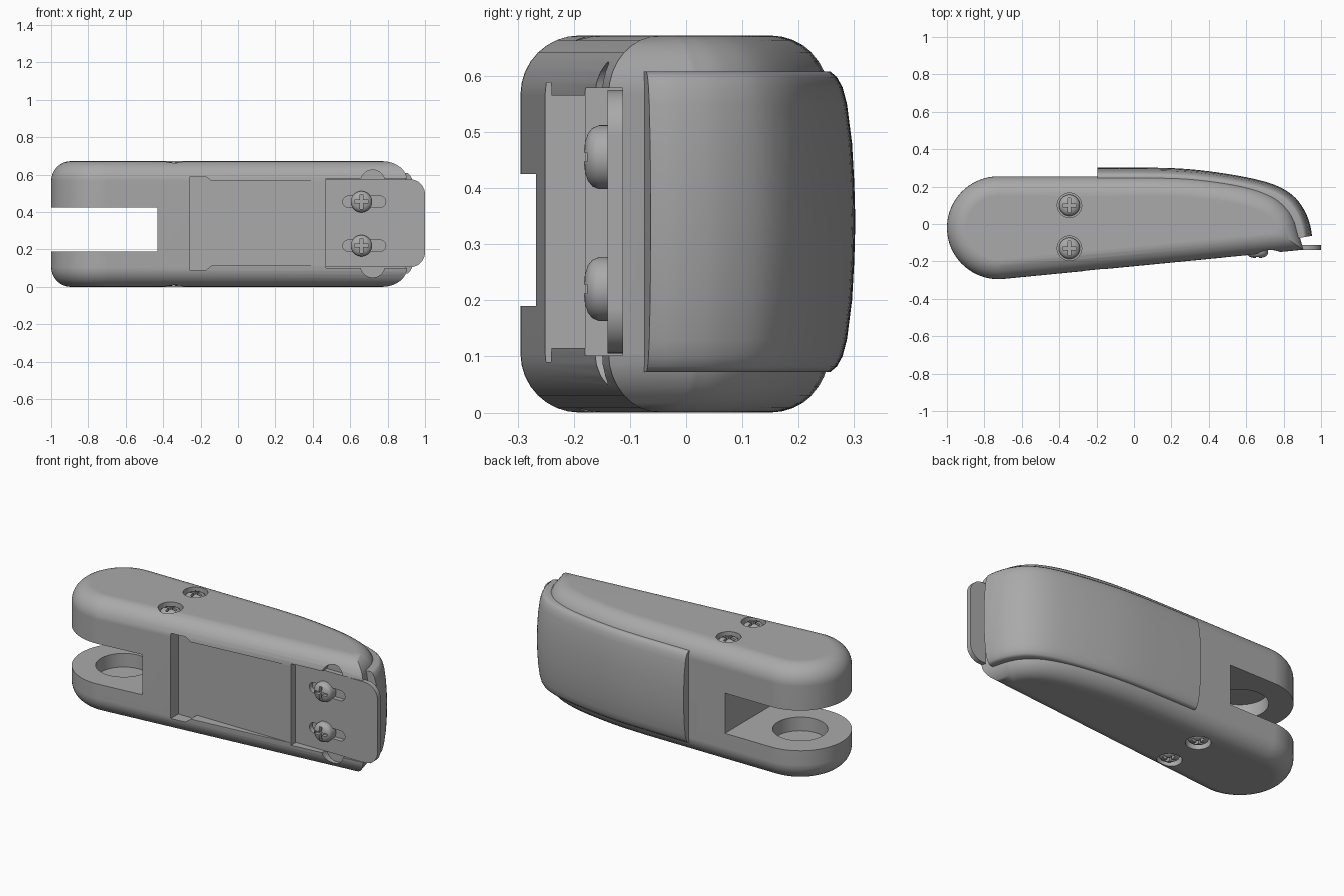
import bpy
import bmesh
from math import sin, cos, pi, radians
from mathutils import Vector, Matrix

if "Cube" in bpy.data.objects:
    bpy.data.objects.remove(bpy.data.objects["Cube"], do_unlink=True)

grey = bpy.data.materials.new("satin_grey")
grey.use_nodes = True
colour = (0.4, 0.4, 0.4, 1)
grey.diffuse_color = colour
grey.node_tree.nodes["Principled BSDF"].inputs["Base Color"].default_value = colour

H = 0.672          # body height
MID = 0.34         # middle height of cover and plate


def loft(name, rings):
    """Closed solid through a list of equal-length rings of points."""
    bm = bmesh.new()
    loops = [[bm.verts.new(p) for p in ring] for ring in rings]
    n = len(loops[0])
    for a, b in zip(loops, loops[1:]):
        for i in range(n):
            j = (i + 1) % n
            bm.faces.new((a[i], a[j], b[j], b[i]))
    bm.faces.new(loops[0])
    bm.faces.new(loops[-1])
    bmesh.ops.recalc_face_normals(bm, faces=bm.faces)
    mesh = bpy.data.meshes.new(name)
    bm.to_mesh(mesh)
    bm.free()
    mesh.materials.append(grey)
    obj = bpy.data.objects.new(name, mesh)
    bpy.context.collection.objects.link(obj)
    return obj


def prism(name, outline, lo, hi, axis="z"):
    """Extrude a 2D outline along z, or along y for front-facing shapes."""
    place = (lambda u, v, w: (u, v, w)) if axis == "z" else (lambda u, v, w: (u, w, v))
    return loft(name, [[place(u, v, w) for u, v in outline] for w in (lo, hi)])


def arc(cx, cy, r, a0, a1, n=16):
    angles = [radians(a0 + (a1 - a0) * i / n) for i in range(n + 1)]
    return [(cx + r * cos(a), cy + r * sin(a)) for a in angles]


def disc(cx, cy, r):
    return arc(cx, cy, r, 0, 352.5, 47)


def rect(u0, u1, v0, v1):
    return [(u0, v0), (u1, v0), (u1, v1), (u0, v1)]


def smooth_path(points, steps=5):
    """Catmull-Rom curve through 2D points."""
    p = [Vector(q) for q in points]
    p = [2 * p[0] - p[1]] + p + [2 * p[-1] - p[-2]]
    out = []
    for a, b, c, d in zip(p, p[1:], p[2:], p[3:]):
        for s in range(steps):
            t = s / steps
            out.append(0.5 * (2 * b + (c - a) * t + (2 * a - 5 * b + 4 * c - d) * t * t
                              + (3 * b - a - 3 * c + d) * t ** 3))
    return out + [p[-2]]


def activate(obj):
    bpy.ops.object.select_all(action="DESELECT")
    obj.select_set(True)
    bpy.context.view_layer.objects.active = obj


def cut(obj, cutters):
    for c in cutters:
        mod = obj.modifiers.new("cut", "BOOLEAN")
        mod.operation, mod.solver, mod.object = "DIFFERENCE", "EXACT", c
        activate(obj)
        bpy.ops.object.modifier_apply(modifier=mod.name)
        bpy.data.objects.remove(c, do_unlink=True)


def finish(obj, angle=30):
    activate(obj)
    bpy.ops.object.shade_smooth_by_angle(angle=radians(angle))
    mod = obj.modifiers.new("weighted_normals", "WEIGHTED_NORMAL")
    mod.keep_sharp = True


# Body: tapered outline with a round clevis end and rolled upper and lower edges
back_curve = smooth_path([(0.1, 0.255), (0.3, 0.247), (0.5, 0.222), (0.65, 0.188),
                          (0.76, 0.14), (0.83, 0.075), (0.866, 0.01)])
outline = arc(-0.725, -0.02, 0.275, 275, 90, 36) + [tuple(p) for p in back_curve] + [(0.905, -0.138)]
body = prism("body", outline, 0, H)
bm = bmesh.new()
bm.from_mesh(body.data)
rims = [e for e in bm.edges if abs(e.verts[0].co.z - e.verts[1].co.z) < 0.001]
bmesh.ops.bevel(bm, geom=rims, offset=0.105, segments=8, profile=0.5,
                affect="EDGES", clamp_overlap=False)
bm.to_mesh(body.data)
bm.free()

# Clevis slot with pin sockets, front pocket, plate seat and side reliefs
screw_spots = [(-0.345, 0.1), (-0.345, -0.13)]
cutters = [
    prism("slot_cut", rect(-1.2, -0.43, -0.5, 0.5), 0.19, 0.425),
    prism("socket_cut", disc(-0.725, -0.02, 0.148), 0.11, 0.505),
    prism("pocket_cut", [(-0.26, 0.09), (-0.17, 0.09), (-0.14, 0.115), (0.55, 0.115),
                         (0.55, 0.565), (-0.14, 0.565), (-0.17, 0.588), (-0.26, 0.588)],
          -0.5, -0.18, "y"),
    prism("seat_cut", rect(0.47, 1.2, 0.102, 0.578), -0.5, -0.113, "y"),
]
for z in (0.115, 0.56):
    cutters.append(prism("relief_cut", disc(0.72, z, 0.065), -0.5, -0.118, "y"))
for x, y in screw_spots:
    cutters.append(prism("bore_cut", disc(x, y, 0.066), 0.63, 0.8))
    cutters.append(prism("bore_cut", disc(x, y, 0.066), -0.2, H - 0.63))
cut(body, cutters)
finish(body)

# Back cover: crowned shell following the back and wrapping the narrow end
path = smooth_path([(-0.195, 0.302), (0.0, 0.302), (0.22, 0.298), (0.4, 0.282), (0.6, 0.25),
                    (0.75, 0.21), (0.85, 0.152), (0.91, 0.075), (0.94, 0.0), (0.952, -0.063)])
half = [(-0.268, 0.045), (-0.258, 0.033), (-0.24, 0.023), (-0.21, 0.015),
        (-0.14, 0.006), (-0.07, 0.002)]
crown = half + [(0, 0)] + [(-z, d) for z, d in reversed(half)]
section = [(-0.268, 0.085)] + crown + [(0.268, 0.085)]
rings = []
for i, p in enumerate(path):
    t = (path[min(i + 1, len(path) - 1)] - path[max(i - 1, 0)]).normalized()
    normal = Vector((-t.y, t.x))
    rings.append([(*(p - normal * d), MID + z) for z, d in section])
cover = loft("back_cover", rings)
finish(cover, 40)

# Sliding plate with two adjustment slots
plate_outline = ([(0.47, 0.105)] + arc(0.92, 0.185, 0.08, -90, 0, 8)
                 + arc(0.92, 0.495, 0.08, 0, 90, 8) + [(0.47, 0.575)])
plate = prism("sliding_plate", plate_outline, -0.14, -0.112, "y")
slot_heights = (0.22, 0.455)
cut(plate, [prism("adjust_cut", arc(0.59, z, 0.03, 90, 270) + arc(0.76, z, 0.03, -90, 90),
                  -0.3, 0, "y") for z in slot_heights])
finish(plate)

# Domed cross-head screw, shared by all places
profile = [(0.057, -0.02), (0.057, 0.016), (0.052, 0.028), (0.042, 0.036),
           (0.028, 0.041), (0.012, 0.043)]
screw = loft("plate_screw_1", [[(x, y, h) for x, y in disc(0, 0, r)] for r, h in profile])
cut(screw, [prism("cross_cut", rect(-0.038, 0.038, -0.008, 0.008), 0.022, 0.1),
            prism("cross_cut", rect(-0.008, 0.008, -0.038, 0.038), 0.022, 0.1)])
finish(screw)

places = [("plate_screw", (0.66, -0.139, z), pi / 2) for z in slot_heights]
for x, y in screw_spots:
    places.append(("top_screw", (x, y, 0.625), 0))
    places.append(("bottom_screw", (x, y, H - 0.625), pi))
for i, (name, spot, turn) in enumerate(places):
    obj = screw if i == 0 else screw.copy()
    if i:
        obj.name = f"{name}_{i + 1}"
        bpy.context.collection.objects.link(obj)
    obj.matrix_world = Matrix.Translation(spot) @ Matrix.Rotation(turn, 4, "X")
